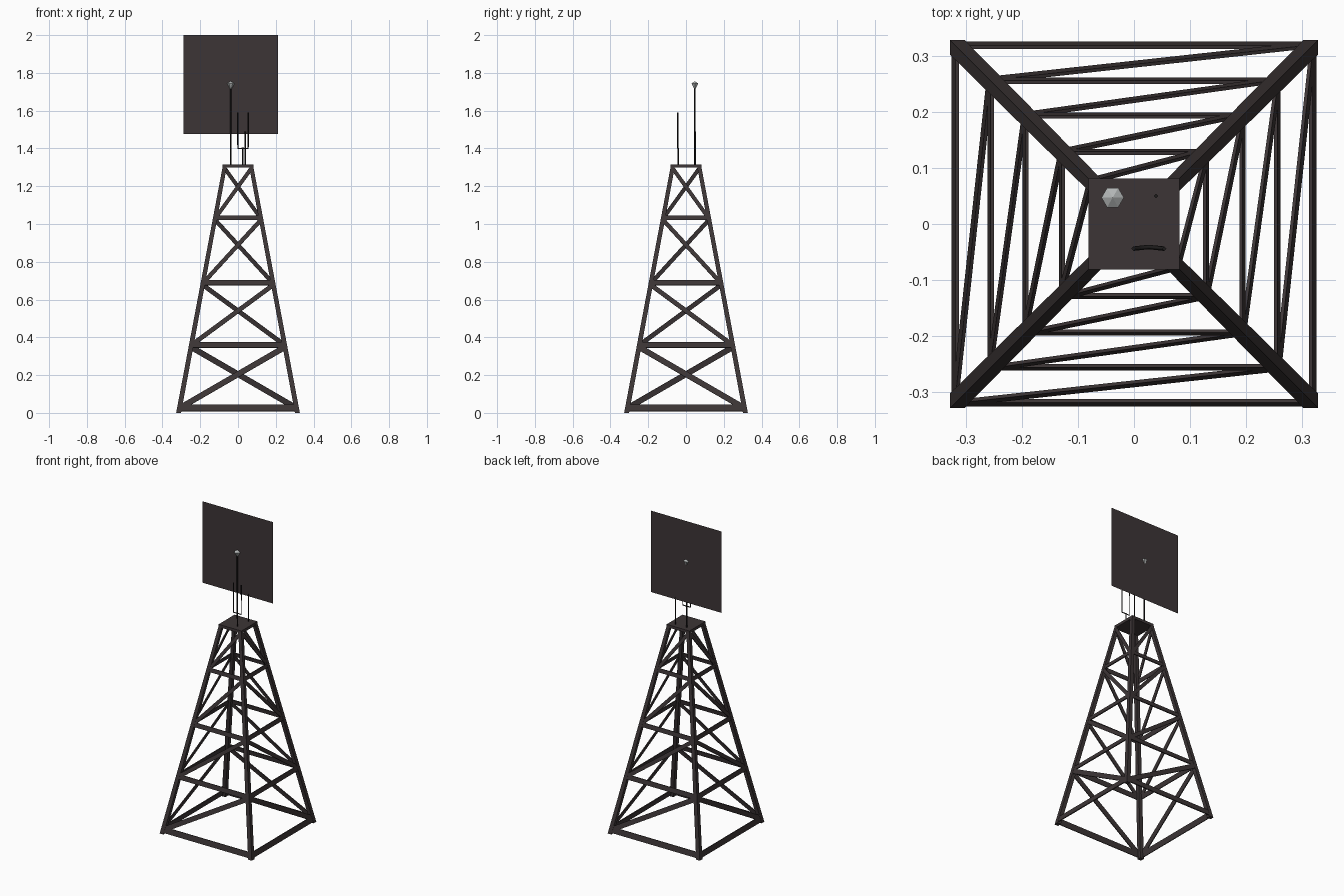
import bpy, math
from mathutils import Vector, Matrix

if "Cube" in bpy.data.objects:
    bpy.data.objects.remove(bpy.data.objects["Cube"])


def mat(name, c):
    m = bpy.data.materials.new(name)
    m.diffuse_color = (*c, 1)
    m.use_nodes = True
    m.node_tree.nodes["Principled BSDF"].inputs["Base Color"].default_value = m.diffuse_color
    return m


STEEL = mat("dark_steel", (0.046, 0.036, 0.037))
BLACK = mat("black_metal", (0.012, 0.011, 0.011))
GLASS = mat("pale_glass", (0.45, 0.47, 0.47))

BOX = [(0, 3, 2, 1), (4, 5, 6, 7), (0, 1, 5, 4), (1, 2, 6, 5), (2, 3, 7, 6), (3, 0, 4, 7)]


def mesh_obj(name, verts, faces, m):
    me = bpy.data.meshes.new(name)
    me.from_pydata([tuple(v) for v in verts], [], faces)
    me.materials.append(m)
    ob = bpy.data.objects.new(name, me)
    bpy.context.collection.objects.link(ob)
    return ob


def beam(name, a, b, normal, width, thick, turn, m):
    """Flat bar from a to b, its thin side along normal, turned about z."""
    a, b, n = Vector(a), Vector(b), Vector(normal).normalized()
    w = (b - a).normalized().cross(n) * width / 2
    n = n * thick / 2
    v = [p + s * w + t * n for p in (a, b) for s, t in ((-1, -1), (1, -1), (1, 1), (-1, 1))]
    r = Matrix.Rotation(turn, 3, 'Z')
    return mesh_obj(name, [r @ p for p in v], BOX, m)


def rod(name, points, radius, m):
    """Thin four-sided rod following a path."""
    cu = bpy.data.curves.new(name, 'CURVE')
    cu.dimensions = '3D'
    cu.bevel_depth = radius
    cu.bevel_resolution = 0
    cu.use_fill_caps = True
    sp = cu.splines.new('POLY')
    sp.points.add(len(points) - 1)
    for p, co in zip(sp.points, points):
        p.co = (*co, 1)
    cu.materials.append(m)
    ob = bpy.data.objects.new(name, cu)
    bpy.context.collection.objects.link(ob)
    return ob


SLOPE = 0.189
TOP = 1.305


def outer(z):
    return 0.3275 - SLOPE * z


# four tapering corner legs, square in plan
for i, (sx, sy) in enumerate(((1, 1), (-1, 1), (-1, -1), (1, -1))):
    v = []
    for z, t in ((0, 0.026), (TOP, 0.022)):
        c = outer(z) - t / 2
        v += [(sx * c + dx * t / 2, sy * c + dy * t / 2, z)
              for dx, dy in ((-1, -1), (1, -1), (1, 1), (-1, 1))]
    mesh_obj(f"corner_leg_{i}", v, BOX, STEEL)

# horizontal rails and one diagonal per bay on the four sides;
# the diagonals start from two opposite corners
levels = [0.026, 0.36, 0.689, 1.033, TOP]
rail_h = [0.036, 0.03, 0.028, 0.025]
diag_w = [0.03, 0.024, 0.022, 0.02]
normal = (0, -1, SLOPE)


def on_face(side, z):
    return (side * (outer(z) - 0.014), -(outer(z) - 0.004), z)


for k in range(4):
    turn = k * math.pi / 2
    s = -1 if k % 2 == 0 else 1
    for j in range(4):
        z0, z1 = levels[j], levels[j + 1]
        beam(f"rail_{k}_{j}", on_face(-1, z0), on_face(1, z0), normal, rail_h[j], 0.006, turn, STEEL)
        beam(f"diagonal_brace_{k}_{j}", on_face(s, z0), on_face(-s, z1 - 0.012), normal,
             diag_w[j], 0.006, turn, STEEL)

# top platform
h = 0.081
mesh_obj("top_platform", [(x, y, z) for z in (1.298, 1.316)
                          for x, y in ((-h, -h), (h, -h), (h, h), (-h, h))], BOX, STEEL)

# beacon mast with its lamp, and the upright sheet just behind it
LX, LY, LZ = -0.038, 0.047, 1.738
rod("beacon_mast", [(LX, LY, 1.31), (LX, LY, LZ)], 0.0045, BLACK)
ring = [(r * math.cos(a * math.pi / 3), r * math.sin(a * math.pi / 3), z)
        for r, z in ((0.006, -0.02), (0.02, 0.006)) for a in range(6)]
lamp_v = [(LX + x, LY + y, LZ + z) for x, y, z in ring + [(0, 0, 0.018)]]
lamp_f = [tuple(range(5, -1, -1))]
for a in range(6):
    b = (a + 1) % 6
    lamp_f += [(a, b, b + 6, a + 6), (a + 6, b + 6, 12)]
mesh_obj("beacon_lamp", lamp_v, lamp_f, GLASS)
SY = LY + 0.005
mesh_obj("glow_sheet", [(LX - 0.251, SY, 1.477), (LX + 0.251, SY, 1.477),
                        (LX + 0.251, SY, 2.0), (LX - 0.251, SY, 2.0)], [(0, 1, 2, 3)], STEEL)

# short plain aerial
rod("short_aerial", [(0.039, 0.05, 1.31), (0.039, 0.05, 1.49)], 0.004, BLACK)

# forked aerial: stem, bowed cross bar and two upright tines
rod("fork_stem", [(0.026, -0.041, 1.31), (0.026, -0.041, 1.4)], 0.004, BLACK)
rod("fork_tines", [(-0.001, -0.044, 1.59), (-0.001, -0.044, 1.4), (0.026, -0.041, 1.4),
                   (0.054, -0.044, 1.4), (0.054, -0.044, 1.59)], 0.004, BLACK)
